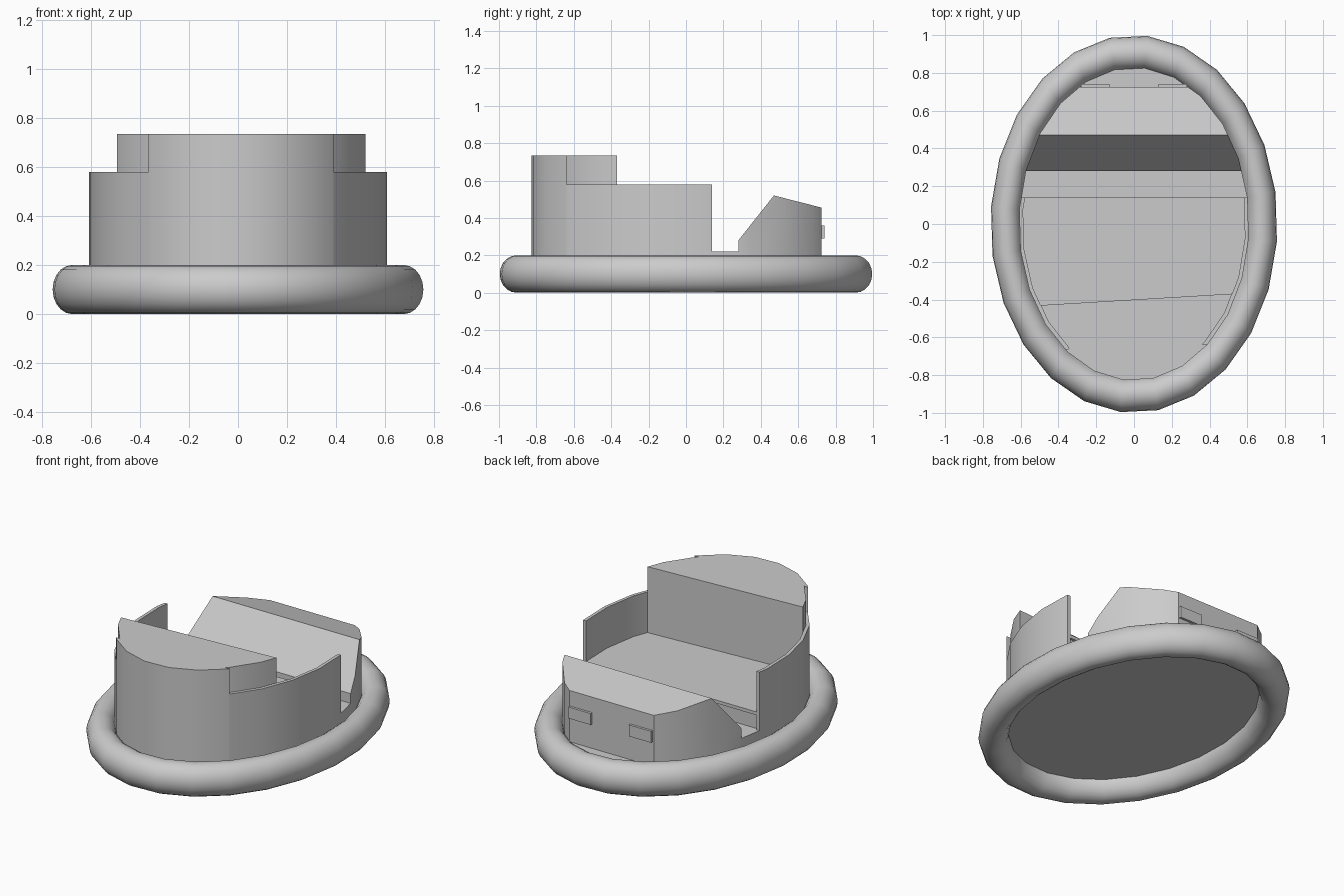
import bpy, bmesh, math
from mathutils import Vector

cube = bpy.data.objects.get("Cube")
if cube:
    bpy.data.objects.remove(cube, do_unlink=True)

grey = bpy.data.materials.new("plain_grey")
grey.use_nodes = True
grey.diffuse_color = (0.6, 0.6, 0.6, 1)
grey.node_tree.nodes["Principled BSDF"].inputs["Base Color"].default_value = (0.6, 0.6, 0.6, 1)

SIDES = 24
TURN = math.radians(5.3)
OUTER = (0.61, 0.83)
INNER = (0.59, 0.81)


def directions():
    angles = [TURN + math.tau * i / SIDES for i in range(SIDES)]
    return [(math.sin(a), math.cos(a)) for a in angles]


def finish(name, bm, angle=30):
    bmesh.ops.recalc_face_normals(bm, faces=bm.faces)
    mesh = bpy.data.meshes.new(name)
    bm.to_mesh(mesh)
    bm.free()
    mesh.materials.append(grey)
    obj = bpy.data.objects.new(name, mesh)
    bpy.context.collection.objects.link(obj)
    bpy.ops.object.select_all(action="DESELECT")
    obj.select_set(True)
    bpy.context.view_layer.objects.active = obj
    bpy.ops.object.shade_smooth_by_angle(angle=math.radians(angle))
    return obj


def cut(bm, point, outward):
    """Remove everything beyond a plane and cap the opening."""
    geom = bm.verts[:] + bm.edges[:] + bm.faces[:]
    found = bmesh.ops.bisect_plane(bm, geom=geom, plane_co=Vector(point),
                                   plane_no=Vector(outward), clear_outer=True)
    edges = [e for e in found["geom_cut"] if isinstance(e, bmesh.types.BMEdge)]
    bmesh.ops.holes_fill(bm, edges=edges, sides=0)


def oval_block(name, size, z0, z1, cuts=()):
    bm = bmesh.new()
    low, high = [[bm.verts.new((x * size[0], y * size[1], z)) for x, y in directions()]
                 for z in (z0, z1)]
    bm.faces.new(low)
    bm.faces.new(high)
    for i in range(SIDES):
        j = (i + 1) % SIDES
        bm.faces.new((low[i], low[j], high[j], high[i]))
    for point, outward in cuts:
        cut(bm, point, outward)
    return finish(name, bm)


def swept_oval(name, section, cuts=(), angle=30):
    """Sweep a closed section of (x radius, y radius, height) round the oval."""
    bm = bmesh.new()
    rings = [[bm.verts.new((x * rx, y * ry, z)) for rx, ry, z in section]
             for x, y in directions()]
    n = len(section)
    for i in range(SIDES):
        a, b = rings[i], rings[(i + 1) % SIDES]
        for k in range(n):
            m = (k + 1) % n
            bm.faces.new((a[k], b[k], b[m], a[m]))
    for point, outward in cuts:
        cut(bm, point, outward)
    return finish(name, bm, angle)


def box(name, low, high):
    bm = bmesh.new()
    bmesh.ops.create_cube(bm, size=1)
    for v in bm.verts:
        v.co = [l + (c + 0.5) * (h - l) for c, l, h in zip(v.co, low, high)]
    return finish(name, bm)


# Inflated ring
circle = [math.tau * k / 20 for k in range(20)]
swept_oval("bumper_ring", [(0.68 + 0.08 * math.cos(t), 0.91 + 0.09 * math.cos(t),
                            0.1 + 0.1 * math.sin(t)) for t in circle], angle=60)

# Hull floor and footwell
oval_block("hull_floor", OUTER, 0.1, 0.14)
oval_block("footwell_floor", OUTER, 0.13, 0.22,
           [((0, 0.29, 0), (0, 1, 0)), ((0, 0.1, 0), (0, -1, 0))])

# Front body: flush nose, inset upper block and thin side walls
slant = Vector((-0.03, 1, 0))
nose_end = (0, -0.65, 0)
oval_block("nose", OUTER, 0.13, 0.735, [(nose_end, slant)])
oval_block("front_block", INNER, 0.3, 0.735, [((0, -0.40, 0), (-0.06, 1, 0))])
swept_oval("side_walls", [(*OUTER, 0.13), (*OUTER, 0.58), (*INNER, 0.58), (*INNER, 0.13)],
           [((0, 0.14, 0), (0, 1, 0)), (nose_end, -slant)])

# Bench with a thin overhanging top
oval_block("bench_base", INNER, 0.13, 0.31, [((0, 0.125, 0), (0, 1, 0))])
oval_block("bench_top", INNER, 0.31, 0.33, [((0, 0.14, 0), (0, 1, 0))])

# Rear block with sloping backrest and sloping top
oval_block("rear_block", OUTER, 0.13, 0.7, [
    ((0, 0.28, 0), (0, -1, 0)),
    ((0, 0.725, 0), (0, 1, 0)),
    ((0, 0.28, 0.28), (0, -0.24, 0.19)),
    ((0, 0.47, 0.52), (0, 0.065, 0.255)),
])

# Tail plates
for side, x in (("left", 0.205), ("right", -0.205)):
    box(side + "_tail_plate", (x - 0.075, 0.71, 0.29), (x + 0.075, 0.74, 0.36))
